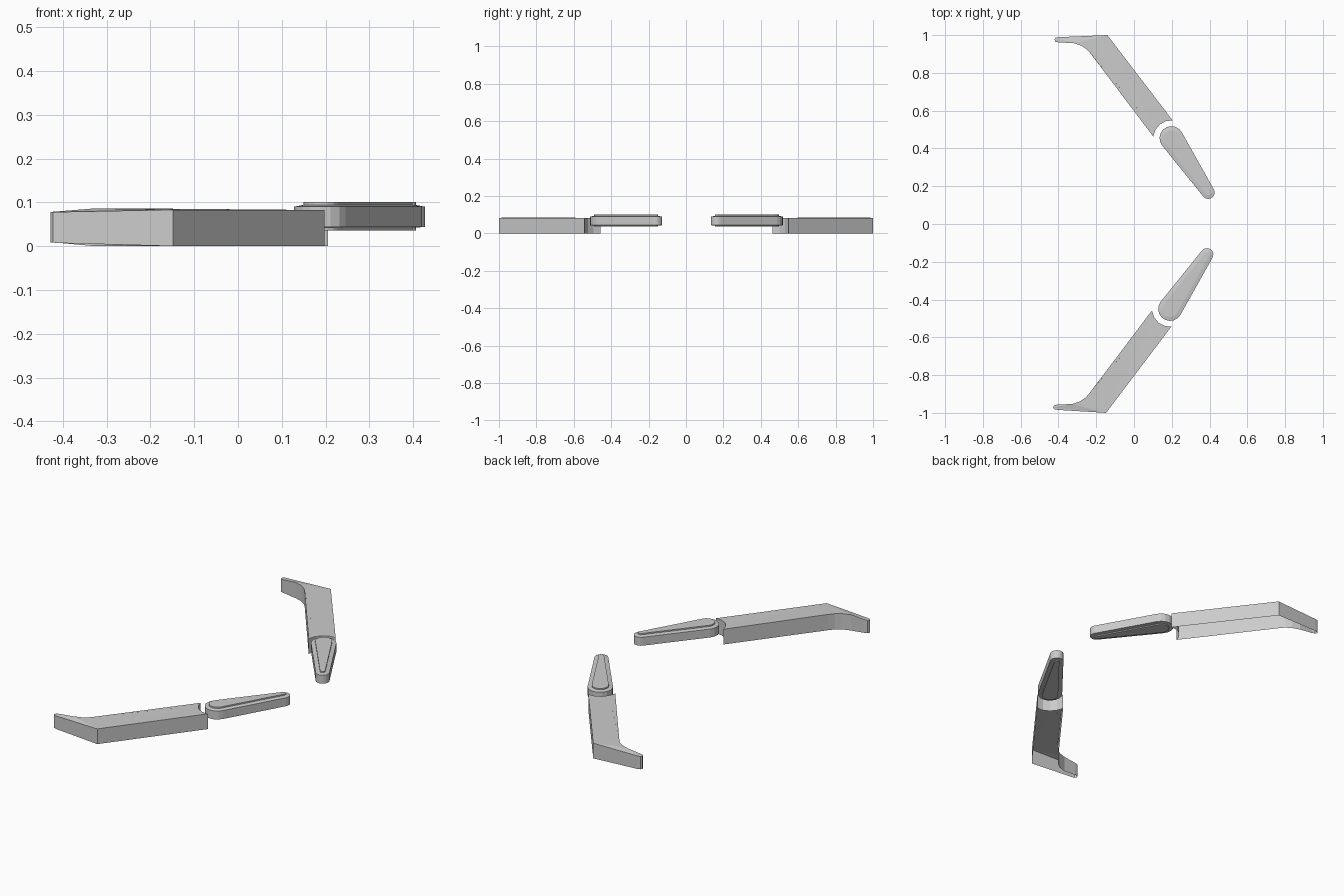
import bpy, bmesh
from math import cos, sin, pi, atan2, acos, hypot

if "Cube" in bpy.data.objects:
    bpy.data.objects.remove(bpy.data.objects["Cube"])


def loft(name, rings, open_bottom=False):
    """Solid through stacked anticlockwise rings of equal length."""
    bm = bmesh.new()
    vr = [[bm.verts.new(p) for p in r] for r in rings]
    n = len(vr[0])
    for a, b in zip(vr, vr[1:]):
        for i in range(n):
            j = (i + 1) % n
            bm.faces.new((a[i], a[j], b[j], b[i]))
    caps = [bm.faces.new(vr[-1])]
    if not open_bottom:
        caps.append(bm.faces.new(vr[0][::-1]))
    bm.normal_update()
    bmesh.ops.triangulate(bm, faces=caps, ngon_method='EAR_CLIP')
    me = bpy.data.meshes.new(name)
    bm.to_mesh(me)
    bm.free()
    ob = bpy.data.objects.new(name, me)
    bpy.context.collection.objects.link(ob)
    return ob


# Front side placement; the back side is its mirror with a slight shift
def place(x, y, z, side):
    return (x, y, z) if side == "front" else (x + 0.007, -y + 0.005, z)


# Lane guide outline, clockwise: x, y, bottom z, top z
GUIDE = [
    (-0.428, -0.971, .008, .078), (-0.423, -0.960, .008, .078),
    (-0.405, -0.956, .007, .079), (-0.328, -0.953, 0, .086),
    (-0.286, -0.939, 0, .086), (-0.255, -0.918, 0, .086),
    (-0.233, -0.892, 0, .086), (0.095, -0.458, 0, .083),
    (0.107, -0.494, 0, .083), (0.130, -0.523, 0, .083),
    (0.163, -0.540, 0, .083), (0.198, -0.543, 0, .083),
    (-0.148, -1.0, 0, .083), (-0.405, -0.984, .007, .078),
    (-0.422, -0.981, .008, .078)]

# Flipper: pivot circle and tip circle
PIVOT, PIVOT_R = (0.191, -0.450), 0.063
TIP, TIP_R = (0.386, -0.162), 0.034


def flipper_ring(inset, z, side, seg=9):
    dx, dy = TIP[0] - PIVOT[0], TIP[1] - PIVOT[1]
    ang = atan2(dy, dx)
    t = acos((PIVOT_R - TIP_R) / hypot(dx, dy))
    pts = []
    for c, r, a0, a1 in ((TIP, TIP_R, -t, t), (PIVOT, PIVOT_R, t, 2 * pi - t)):
        for i in range(seg + 1):
            a = ang + a0 + (a1 - a0) * i / seg
            pts.append(place(c[0] + (r - inset) * cos(a), c[1] + (r - inset) * sin(a), z, side))
    return pts if side == "front" else pts[::-1]


def guide_ring(top, side):
    pts = []
    for x, y, z0, z1 in GUIDE:
        if side == "back":
            y = max(y, -0.995)
        pts.append(place(x, y, z1 if top else z0, side))
    return pts[::-1] if side == "front" else pts


for side in ("front", "back"):
    # Lane guide: hollow underneath, tapered tip and concave inner end
    loft(f"lane_guide_{side}", [guide_ring(False, side), guide_ring(True, side)], True)
    # Flipper with raised inset plate above and below
    loft(f"flipper_{side}", [flipper_ring(i, z, side) for i, z in (
        (.021, .036), (.021, .042), (0, .044), (0, .090), (.021, .094), (.021, .101))])
